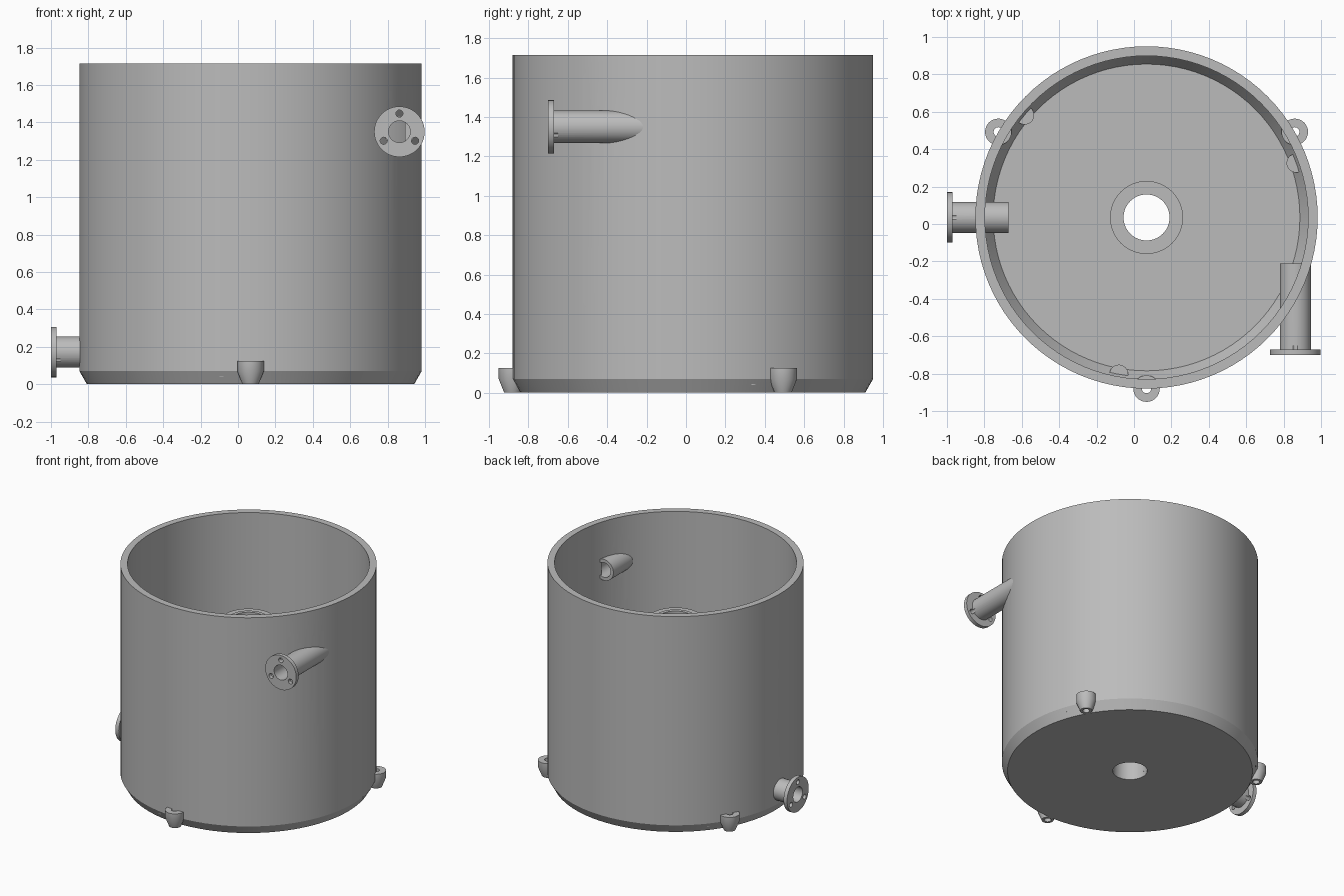
import bpy, bmesh, math
from mathutils import Matrix, Vector

cube = bpy.data.objects.get("Cube")
if cube:
    bpy.data.objects.remove(cube)

steel = bpy.data.materials.new("grey_steel")
steel.use_nodes = True
GREY = (0.5, 0.5, 0.5, 1)
steel.diffuse_color = GREY
steel.node_tree.nodes["Principled BSDF"].inputs["Base Color"].default_value = GREY

AXIS = Vector((0.067, 0.035, 0))
HEIGHT, R_OUT, R_IN = 1.715, 0.915, 0.864
UP = Vector((0, 0, 1))


def revolve(name, profile, origin, direction=UP, steps=48):
    """Spin a closed (radius, height) profile about an axis."""
    bm = bmesh.new()
    rings = []
    for r, h in profile:
        if r == 0:
            rings.append([bm.verts.new((0, 0, h))] * steps)
        else:
            rings.append([bm.verts.new((r * math.cos(a), r * math.sin(a), h))
                          for a in (math.tau * i / steps for i in range(steps))])
    for a, b in zip(rings, rings[1:] + rings[:1]):
        for i in range(steps):
            j = (i + 1) % steps
            corners = list(dict.fromkeys((a[i], a[j], b[j], b[i])))
            if len(corners) > 2:
                bm.faces.new(corners)
    bmesh.ops.recalc_face_normals(bm, faces=bm.faces)
    mesh = bpy.data.meshes.new(name)
    bm.to_mesh(mesh)
    bm.free()
    obj = bpy.data.objects.new(name, mesh)
    bpy.context.collection.objects.link(obj)
    obj.data.materials.append(steel)
    turn = UP.rotation_difference(direction).to_matrix().to_4x4()
    obj.matrix_world = Matrix.Translation(origin) @ turn
    return obj


def rod(name, r, start, direction, length, steps=32):
    return revolve(name, [(0, 0), (r, 0), (r, length), (0, length)], start, direction, steps)


def cut(obj, cutter):
    cutter.hide_render = True
    cutter.hide_set(True)
    mod = obj.modifiers.new("hole", "BOOLEAN")
    mod.operation = "DIFFERENCE"
    mod.solver = "EXACT"
    mod.object = cutter


def around(radius, degrees, z=0):
    a = math.radians(degrees)
    return AXIS + Vector((radius * math.cos(a), radius * math.sin(a), z))


# Open vessel with a chamfered base and a drain opening
parts = []
shell = revolve("vessel_shell", [
    (0.123, 0), (0.875, 0), (R_OUT, 0.07), (R_OUT, HEIGHT), (R_IN, HEIGHT),
    (R_IN, 0.12), (0.82, 0.05), (0.123, 0.05)], AXIS, steps=96)
parts.append(shell)

# Hollow centre column with a collar at its top
parts.append(revolve("centre_column", [
    (0.123, 0.04), (0.15, 0.04), (0.15, 1.24), (0.195, 1.24), (0.195, 1.27),
    (0.15, 1.27), (0.15, 1.275), (0.123, 1.275)], AXIS, steps=64))


# Flanged pipes passing through the wall
def nozzle(name, face, direction, length):
    pipe = revolve(name, [
        (0.058, 0), (0.135, 0), (0.135, 0.03), (0.083, 0.03),
        (0.083, length), (0.058, length)], face, direction)
    side = direction.cross(UP)
    for k in range(3):
        a = math.radians(90 + 120 * k)
        spot = face + 0.097 * (side * math.cos(a) + UP * math.sin(a))
        cut(pipe, rod(name + "_bolt_cutter", 0.019, spot - direction * 0.02, direction, 0.07, 20))
    cut(shell, rod(name + "_bore_cutter", 0.07, face + direction * 0.05,
                   direction, length - 0.06))
    parts.append(pipe)


nozzle("inlet_pipe", Vector((0.863, -0.7, 1.35)), Vector((0, 1, 0)), 0.49)
nozzle("outlet_pipe", Vector((-1, AXIS.y, 0.172)), Vector((1, 0, 0)), 0.33)

# Three tapered feet outside, three low bosses inside
for k in range(3):
    angle = 30 + 120 * k
    parts.append(revolve("foot", [
        (0.025, 0), (0.043, 0), (0.071, 0.07), (0.071, 0.125), (0.025, 0.125)],
        around(R_OUT, angle), steps=32))
    parts.append(rod("inner_boss", 0.05, around(0.85, angle - 10, 0.04), UP, 0.06))

# Smooth round surfaces, keep edges crisp
bpy.ops.object.select_all(action="DESELECT")
for obj in parts:
    obj.select_set(True)
bpy.context.view_layer.objects.active = shell
bpy.ops.object.shade_smooth_by_angle(angle=math.radians(25))
